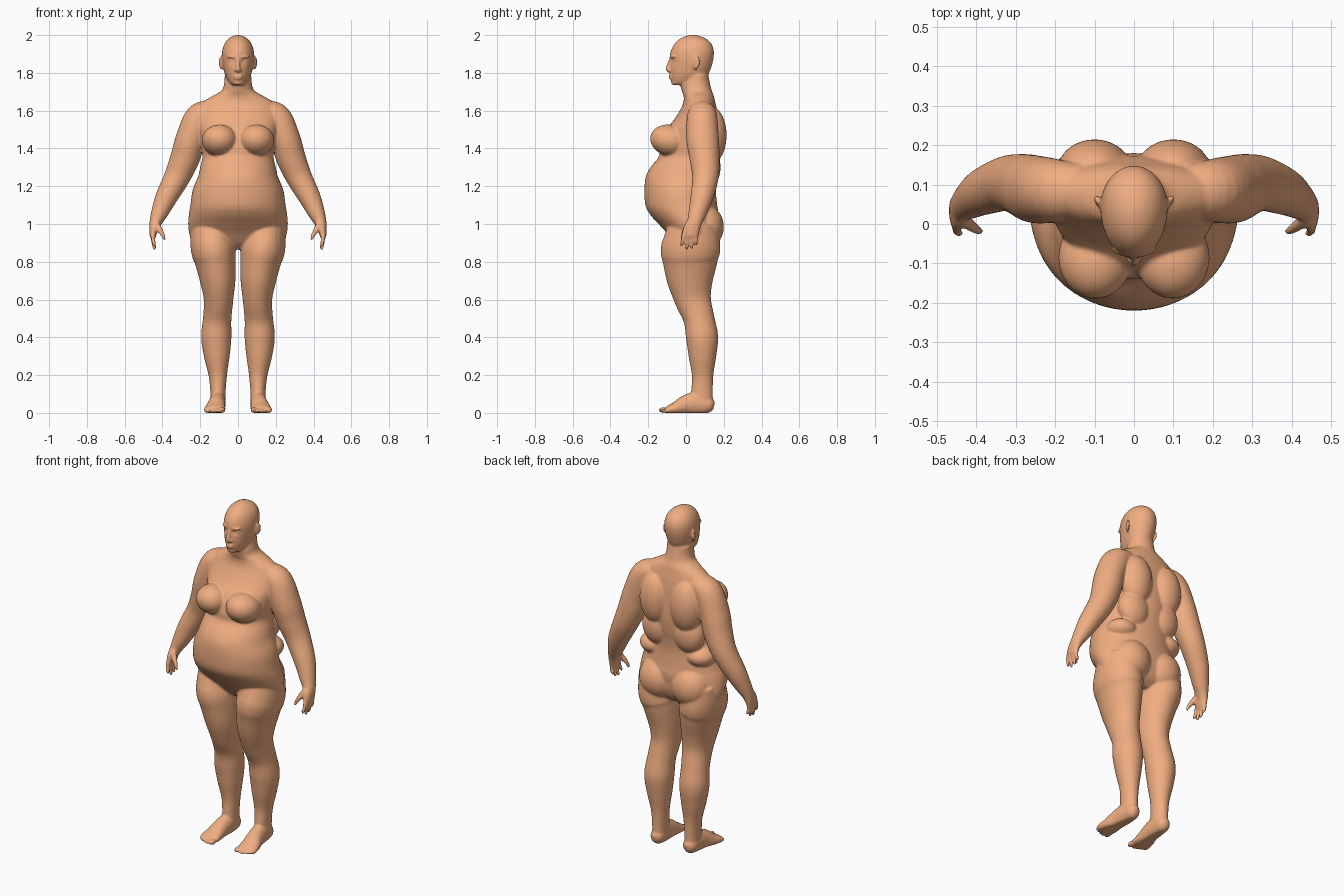
import bpy, bmesh, math
from mathutils import Vector, Matrix

bm = bmesh.new()


def spline(keys, sub=6):
    """Catmull-Rom interpolation through a list of tuples."""
    out = []
    for i in range(len(keys) - 1):
        p0, p1, p2, p3 = (keys[max(i - 1, 0)], keys[i], keys[i + 1],
                          keys[min(i + 2, len(keys) - 1)])
        for s in range(sub):
            t = s / sub
            out.append([0.5 * (2 * b + (c - a) * t + (2 * a - 5 * b + 4 * c - d) * t * t
                               + (3 * b - a - 3 * c + d) * t ** 3)
                        for a, b, c, d in zip(p0, p1, p2, p3)])
    return out + [list(keys[-1])]


def skin(rings):
    """Closed surface through rings of points; nothing goes below the floor."""
    loops = [[bm.verts.new((p[0], p[1], max(p[2], 0))) for p in r] for r in rings]
    n = len(loops[0])
    for a, b in zip(loops, loops[1:]):
        for i in range(n):
            j = (i + 1) % n
            bm.faces.new((a[i], a[j], b[j], b[i]))
    bm.faces.new(loops[0])
    bm.faces.new(loops[-1])
    return [v for l in loops for v in l]


def stack(keys, n=56):
    """Horizontal sections: z, half width, front y, back y."""
    rings = []
    for z, w, f, b in spline(keys):
        yw = 0.45 * f + 0.55 * b
        ring = []
        for i in range(n):
            a = 2 * math.pi * i / n
            s = math.sin(a)
            ring.append((w * math.cos(a), yw + s * (b - yw if s > 0 else yw - f), z))
        rings.append(ring)
    return skin(rings)


def limb(keys, hint=(0, 1, 0), n=28):
    """Mirrored pair of tubes: x, y, z, side radius, depth radius."""
    pts, hint = spline(keys), Vector(hint)
    for sx in (1, -1):
        rings = []
        for k, p in enumerate(pts):
            t = (Vector(pts[min(k + 1, len(pts) - 1)][:3])
                 - Vector(pts[max(k - 1, 0)][:3])).normalized()
            v = (hint - t * hint.dot(t)).normalized()
            u = v.cross(t)
            ring = []
            for i in range(n):
                a = 2 * math.pi * i / n
                q = Vector(p[:3]) + u * (p[3] * math.cos(a)) + v * (p[4] * math.sin(a))
                ring.append((q.x * sx, q.y, q.z))
            rings.append(ring)
        skin(rings)


def blob(c, r, tilt=0, turn=0):
    """Ellipsoid, mirrored when it is off centre."""
    for sx in ((1, -1) if c[0] else (1,)):
        m = (Matrix.Translation((c[0] * sx, c[1], c[2]))
             @ Matrix.Rotation(turn * sx, 4, 'Z') @ Matrix.Rotation(tilt, 4, 'X')
             @ Matrix.Diagonal((*r, 1)))
        bmesh.ops.create_uvsphere(bm, u_segments=32, v_segments=20, radius=1, matrix=m)


# Head with eye sockets pressed in
head = stack([(1.735, .028, -.068, -.01), (1.75, .046, -.077, .05), (1.775, .062, -.082, .10),
              (1.80, .072, -.084, .122), (1.84, .08, -.085, .137), (1.88, .085, -.087, .146),
              (1.92, .083, -.079, .147), (1.955, .071, -.060, .134), (1.98, .051, -.033, .108),
              (1.995, .027, 0, .073), (2.001, .006, .028, .045)])
for v in head:
    if v.co.y < 0:
        d = ((abs(v.co.x) - .034) / .02) ** 2 + ((v.co.z - 1.865) / .013) ** 2
        v.co.y += .014 * math.exp(-d)

# Eyes, brows, lips, chin, nose wings and ears
blob((.034, -.058, 1.865), (.017, .011, .009))
blob((.034, -.071, 1.885), (.026, .011, .006), turn=.35)
blob((0, -.082, 1.784), (.025, .009, .006))
blob((0, -.081, 1.771), (.021, .009, .006))
blob((0, -.067, 1.747), (.024, .012, .011))
blob((.012, -.088, 1.815), (.009, .011, .008))
blob((.090, .055, 1.852), (.008, .021, .036), tilt=-.15, turn=-.5)
# Nose
limb([(.0005, -.080, 1.88, .008, .006), (.0005, -.090, 1.85, .009, .009),
      (.0005, -.097, 1.825, .012, .011), (.0005, -.096, 1.812, .010, .009),
      (.0005, -.09, 1.805, .004, .004)])

# Neck, trunk and belly
stack([(1.79, .070, -.005, .118), (1.74, .074, -.028, .128), (1.705, .088, -.022, .137),
       (1.675, .14, -.012, .148), (1.64, .195, -.015, .156), (1.60, .215, -.033, .165),
       (1.55, .22, -.065, .172), (1.50, .21, -.105, .175), (1.45, .20, -.128, .178),
       (1.40, .192, -.140, .180), (1.355, .188, -.145, .178), (1.30, .200, -.188, .172),
       (1.25, .212, -.213, .163), (1.18, .240, -.220, .158), (1.10, .252, -.215, .165),
       (1.05, .260, -.190, .172), (1.0, .264, -.145, .168), (.95, .258, -.10, .162),
       (.90, .235, -.06, .14), (.865, .12, -.02, .10)])
# Breasts, shoulder blades, flank rolls and buttocks
blob((.098, -.085, 1.442), (.094, .106, .083), tilt=-.25)
blob((.10, .135, 1.47), (.095, .080, .15))
blob((.10, .115, 1.30), (.095, .068, .11))
blob((.15, .07, 1.17), (.085, .085, .06))
blob((.105, .095, .985), (.115, .105, .12))

# Legs
limb([(.13, .04, 1.0, .12, .13), (.135, .03, .9, .117, .153), (.128, .022, .85, .117, .156),
      (.119, .021, .8, .108, .145), (.107, .022, .7, .094, .122), (.103, .037, .6, .078, .097),
      (.11, .068, .5, .075, .082), (.115, .085, .4, .08, .085), (.112, .087, .3, .068, .073),
      (.107, .088, .2, .049, .057), (.106, .085, .12, .041, .057), (.106, .083, .04, .04, .06)],
     n=44)
# Feet
limb([(.105, .148, .035, .015, .02), (.106, .125, .04, .037, .042), (.108, .06, .05, .043, .062),
      (.113, 0, .042, .046, .053), (.120, -.05, .025, .054, .037), (.124, -.09, .017, .057, .024),
      (.124, -.108, .014, .048, .014)], hint=(0, 0, 1))
# Toes
for x, y, r in ((.082, -.118, .015), (.108, -.116, .011), (.129, -.110, .0105),
                (.149, -.102, .010), (.167, -.090, .010)):
    blob((x, y, r), (r, .028, r))

# Arms down to the palms
limb([(.13, .085, 1.605, .05, .065), (.20, .085, 1.565, .078, .080), (.25, .088, 1.45, .080, .086),
      (.28, .098, 1.35, .078, .080), (.322, .103, 1.25, .069, .070), (.38, .083, 1.14, .058, .060),
      (.415, .061, 1.06, .045, .048), (.436, .045, 1.01, .033, .040),
      (.446, .030, .975, .024, .044), (.450, .022, .94, .018, .043),
      (.449, .019, .922, .010, .036)], n=36)
# Thumbs
limb([(.432, .01, 1.0, .016, .016), (.412, -.006, .965, .015, .014), (.397, -.016, .94, .011, .011),
      (.390, -.02, .92, .008, .008), (.389, -.02, .914, .003, .003)], n=16)
# Fingers
for y0, y1, z1 in ((-.012, -.024, .880), (.010, .004, .862), (.032, .030, .866), (.053, .055, .886)):
    limb([(.450, y0, .945, .012, .011), (.450, (y0 + y1) / 2, .915, .011, .010),
          (.443, y1, z1 + .012, .0095, .009), (.440, y1, z1, .004, .004)], n=14)

# Fuse everything into one smooth skin
bmesh.ops.recalc_face_normals(bm, faces=bm.faces)
mesh = bpy.data.meshes.new("body")
bm.to_mesh(mesh)
bm.free()
body = bpy.data.objects.new("body", mesh)
bpy.context.collection.objects.link(body)
fuse = body.modifiers.new("fuse", 'REMESH')
fuse.mode = 'VOXEL'
fuse.voxel_size = .0058
fuse.use_smooth_shade = True
soft = body.modifiers.new("soften", 'SMOOTH')
soft.factor = .5
soft.iterations = 7

skin_mat = bpy.data.materials.new("skin")
skin_mat.diffuse_color = (.87, .42, .22, 1)
mesh.materials.append(skin_mat)
